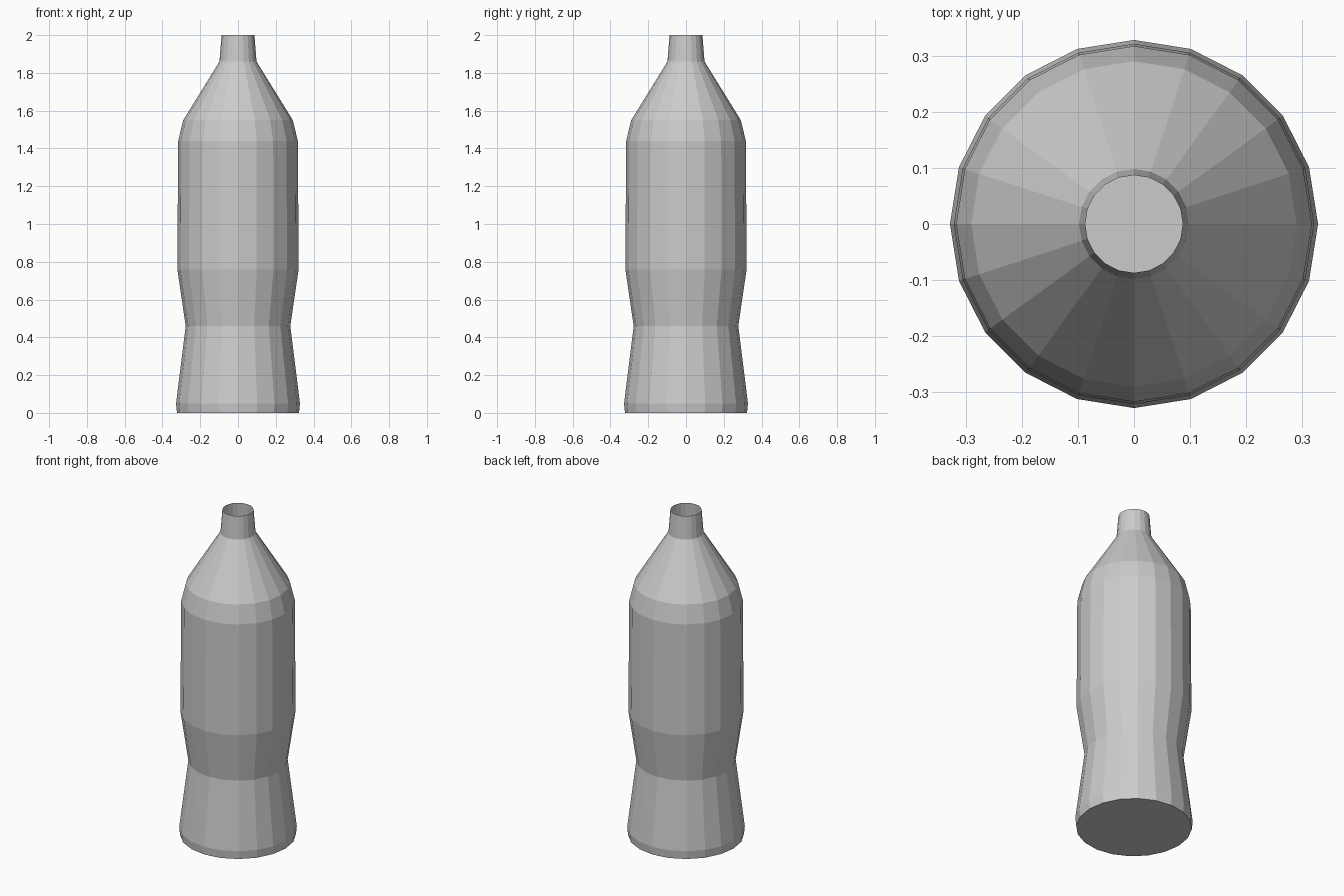
import bpy
import bmesh
from math import cos, sin, tau

if "Cube" in bpy.data.objects:
    bpy.data.objects.remove(bpy.data.objects["Cube"])

SIDES = 20

# Bottle profile from base to mouth: (radius, height)
PROFILE = [
    (0.323, 0.0), (0.328, 0.05), (0.277, 0.46), (0.321, 0.76),
    (0.317, 1.44), (0.290, 1.55), (0.098, 1.86), (0.087, 2.0),
]


def lathe(name, profile, sides):
    bm = bmesh.new()
    rings = [[bm.verts.new((r * cos(tau * i / sides), r * sin(tau * i / sides), z))
              for i in range(sides)] for r, z in profile]
    # Side walls
    for low, high in zip(rings, rings[1:]):
        for i in range(sides):
            j = (i + 1) % sides
            bm.faces.new((low[i], low[j], high[j], high[i]))
    # Closed base, open mouth
    bm.faces.new(list(reversed(rings[0])))
    mesh = bpy.data.meshes.new(name)
    bm.to_mesh(mesh)
    bm.free()
    obj = bpy.data.objects.new(name, mesh)
    bpy.context.collection.objects.link(obj)
    return obj


lathe("bottle", PROFILE, SIDES)
